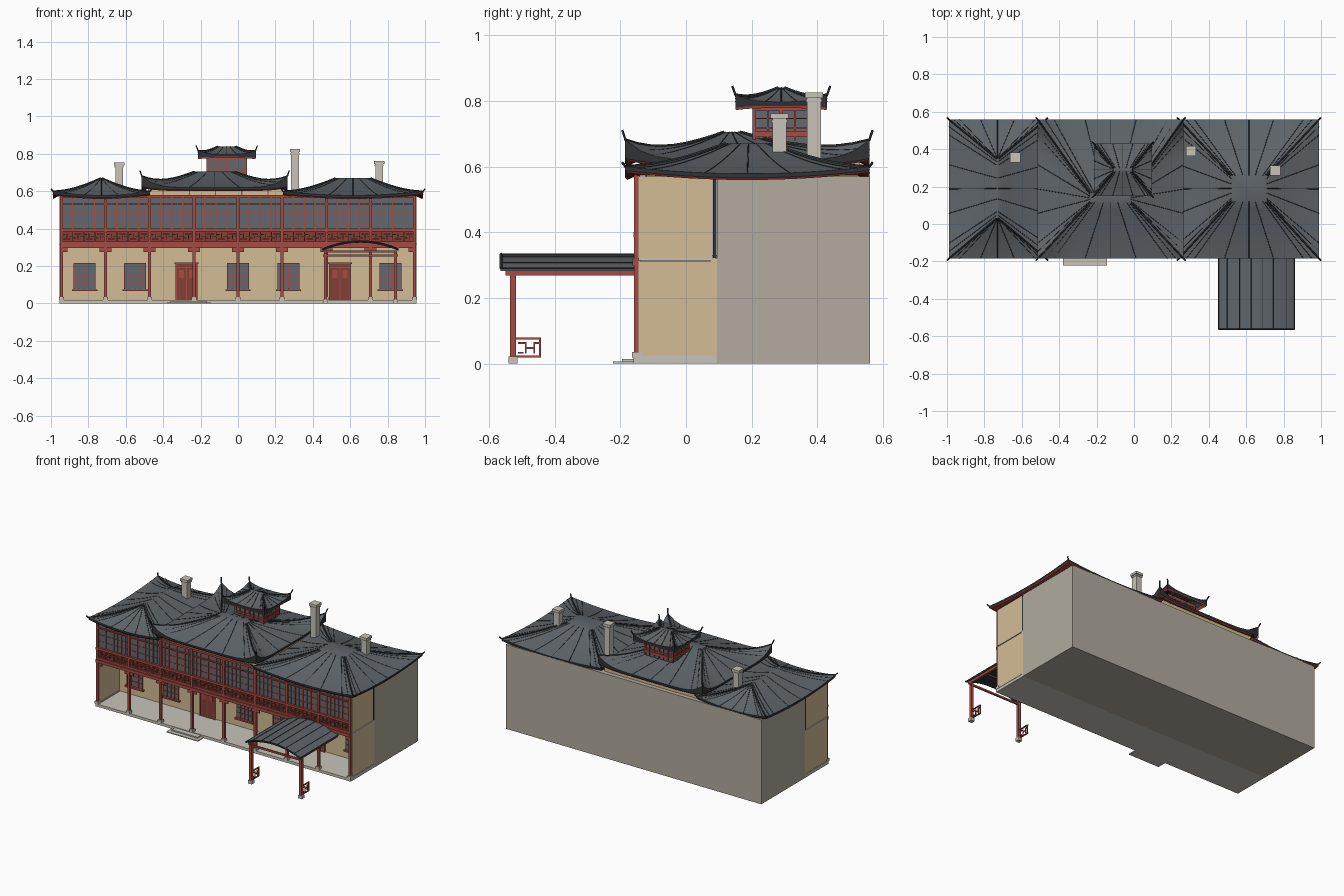
import bpy, bmesh, math
from mathutils import Vector

if "Cube" in bpy.data.objects:
    bpy.data.objects.remove(bpy.data.objects["Cube"])


def material(name, *rgb):
    lin = [(c / 255 / 12.92) if c < 11 else ((c / 255 + 0.055) / 1.055) ** 2.4 for c in rgb]
    m = bpy.data.materials.new(name)
    m.use_nodes = True
    m.diffuse_color = (*lin, 1)
    m.node_tree.nodes["Principled BSDF"].inputs["Base Color"].default_value = (*lin, 1)
    return m


TILE = material("roof slate", 95, 101, 106)
DARK = material("dark ridge", 48, 50, 53)
RED = material("red timber", 165, 76, 66)
DOOR = material("dark red panel", 130, 62, 54)
WALL = material("ochre plaster", 212, 188, 150)
REAR = material("grey render", 178, 171, 159)
STONE = material("pale stone", 200, 196, 184)
GLASS = material("window glass", 100, 104, 110)


def finish(name, bm, *mats):
    bmesh.ops.recalc_face_normals(bm, faces=bm.faces)
    me = bpy.data.meshes.new(name)
    bm.to_mesh(me)
    bm.free()
    for m in mats:
        me.materials.append(m)
    ob = bpy.data.objects.new(name, me)
    bpy.context.collection.objects.link(ob)
    return ob


def boxes(name, mat, items):
    """One object from boxes given as x0, x1, y0, y1, z0, z1."""
    bm = bmesh.new()
    for x0, x1, y0, y1, z0, z1 in items:
        vs = bmesh.ops.create_cube(bm, size=1)["verts"]
        for v in vs:
            v.co = (x0 + (v.co.x + .5) * (x1 - x0), y0 + (v.co.y + .5) * (y1 - y0), z0 + (v.co.z + .5) * (z1 - z0))
    return finish(name, bm, mat)


def tubes(name, mat, paths, radius):
    cu = bpy.data.curves.new(name, "CURVE")
    cu.dimensions = "3D"
    cu.bevel_depth = radius
    cu.bevel_resolution = 0
    cu.use_fill_caps = True
    for path in paths:
        sp = cu.splines.new("POLY")
        sp.points.add(len(path) - 1)
        for p, q in zip(sp.points, path):
            p.co = (*q, 1)
    cu.materials.append(mat)
    ob = bpy.data.objects.new(name, cu)
    bpy.context.collection.objects.link(ob)


def hip_roof(name, cx, cy, hx, hy, tx, ty, top_y, z0, z1, lift, power, drop, horn):
    """Concave hipped roof, half sizes hx, hy at the eave and tx, ty at the top."""
    N, R = 16, 8

    def point(side, s, t):
        a, b = hx + (tx - hx) * t, hy + (ty - hy) * t
        x, y = [(s * a, -b), (a, s * b), (-s * a, b), (-a, -s * b)][side]
        z = z0 + (z1 - z0) * (0.75 * t + 0.25 * t * t) + lift * abs(s) ** power * (1 - t) ** 3
        return Vector((cx + x, cy + (top_y - cy) * t + y, z))

    def ring(t, fn=lambda p, s: p):
        out = []
        for side in range(4):
            for i in range(N):
                s = 2 * i / N - 1
                out.append(bm.verts.new(fn(point(side, s, t), s)))
        return out

    def below(p, s):
        return Vector((p.x, p.y, p.z - 0.012 - drop * abs(s) ** power))

    def trim(p, s):
        q = below(p, s)
        return Vector((cx + (q.x - cx) * .985, cy + (q.y - cy) * .985, q.z - 0.007))

    def inner(p, s):
        return Vector((cx + (p.x - cx) * .9, cy + (p.y - cy) * .9, z0 - 0.005))

    bm = bmesh.new()
    rings = [ring(0, inner), ring(0, trim), ring(0, below)] + [ring(i / R) for i in range(R + 1)]
    for k, (lo, hi) in enumerate(zip(rings, rings[1:])):
        for i in range(4 * N):
            j = (i + 1) % (4 * N)
            f = bm.faces.new((lo[i], lo[j], hi[j], hi[i]))
            f.material_index = [2, 2, 1][k] if k < 3 else 0
    bm.faces.new(rings[-1])
    ob = finish(name, bm, TILE, DARK, RED)
    bpy.context.view_layer.objects.active = ob
    ob.select_set(True)
    bpy.ops.object.shade_smooth_by_angle(angle=math.radians(25))
    ob.select_set(False)

    # Hip ridges ending in raised horns, seams, and the ridge around the top
    hips = []
    for side in range(4):
        path = [point(side, 1, i / R) for i in range(R, -1, -1)]
        out = Vector((path[-1].x - cx, path[-1].y - cy, 0))
        out = Vector((math.copysign(1, out.x), math.copysign(1, out.y), 0))
        path += [path[-1] + out * .004 + Vector((0, 0, horn * .5)), path[-1] + out * .009 + Vector((0, 0, horn))]
        hips.append(path)
    tubes(name + "_hips", DARK, hips, 0.0045)
    seams = [[point(k, s, i / R) for i in range(R + 1)] for k in range(4) for s in (-.9, -.78, -.35, 0, .35, .78, .9)]
    tubes(name + "_seams", DARK, seams, 0.0018)


# Main masses
W = 0.955
boxes("rear_block", REAR, [(-W, W, .095, .56, 0, .57)])
boxes("base_slab", STONE, [(-W, W, -.16, .095, 0, .018)])
boxes("ground_front_wall", WALL, [(-W, W, .075, .095, .018, .32)])
boxes("end_walls", WALL, [(s * W - .008, s * W + .008, -.145, y1, z0, z1)
                          for s in (-.99, .99) for y1, z0, z1 in ((.088, .018, .312), (.08, .322, .57))])
boxes("end_wall_ledges", STONE, [(s * W - .012, s * W + .012, -.145, .09, z, z + .007)
                                 for s in (-.99, .99) for z in (.018, .314)])
boxes("downpipes", DARK, [(s * .945 - .008, s * .945 + .008, .082, .093, .322, .565) for s in (-1, 1)])
boxes("upper_floor", WALL, [(-.94, .94, -.14, .095, .3, .33)])
boxes("centre_upper_wall", WALL, [(-.48, .24, -.12, .53, .56, .615)])
boxes("centre_wall_studs", RED, [(x - .003, x + .003, -.124, -.12, .57, .612) for x in (-.4, -.26, -.12, .02, .16)])
boxes("entry_steps", STONE, [(-.38, -.145, -.222, -.16, 0, .006), (-.36, -.165, -.195, -.16, .006, .014)])

# Veranda posts
BAY = .236
xs = [BAY * i for i in range(-4, 5)]
boxes("veranda_posts", RED, [(x - .008, x + .008, -.158, -.142, .03, .575) for x in xs])
boxes("post_bases", STONE, [(x - .013, x + .013, -.165, -.137, .018, .036) for x in xs])
boxes("veranda_brackets", RED, [(x + d - .016, x + d + .016, -.154, -.146, .275, .3)
                                for x in xs for d in (-.016, .016) if abs(x + d) < .95])

# Glazed gallery
boxes("gallery_glass", GLASS, [(-.945, .945, -.146, -.14, .395, .575)])
boxes("gallery_rails", RED, [(-.952, .952, -.157 - d, -.142, z0, z1) for d, z0, z1 in
                             ((.006, .298, .318), (0, .318, .332), (.003, .385, .4), (0, .528, .535), (0, .566, .58))])
bars = [-.944 + BAY / 4 * i for i in range(33)]
boxes("gallery_mullions", RED, [(x - .0035, x + .0035, -.152, -.145, .395, .57) for x in bars])
boxes("gallery_fine_bars", RED, [(x + BAY / 8 - .001, x + BAY / 8 + .001, -.149, -.145, .395, .57) for x in bars[:-1]]
      + [(-.944, .944, -.149, -.145, z - .001, z + .001) for z in (.44, .485)])
boxes("balustrade_back", DOOR, [(-.945, .945, -.146, -.142, .33, .39)])
fret = []
for i in range(32):
    x, up = bars[i], i % 2
    fret += [(x, x + .004, -.155, -.146, .332, .386),
             (x + .012, x + .048, -.155, -.146, .343 + .025 * up, .348 + .025 * up),
             (x + .028, x + .032, -.155, -.146, .343, .374),
             (x, x + .02, -.155, -.146, .366 - .018 * up, .371 - .018 * up),
             (x + .04, x + .059, -.155, -.146, .358, .362)]
boxes("balustrade_fret", RED, fret)

# Ground floor windows and doors
frames, panes = [], []
for x in (-.82, -.55, 0, .27, .815):
    panes.append((x - .058, x + .058, .07, .076, .078, .215))
    frames.append((x - .068, x + .068, .058, .076, .066, .076))
    frames += [(x + d - .0018, x + d + .0018, .066, .072, .078, .215) for d in (-.057, -.028, 0, .028, .057)]
    frames += [(x - .058, x + .058, .066, .072, z - .0015, z + .0015) for z in (.112, .147, .181, .214)]
boxes("ground_windows", GLASS, panes)
boxes("window_frames", RED, frames)
doors, trims, lights = [], [], []
for x in (-.275, .545):
    doors.append((x - .055, x + .055, .066, .076, .018, .215))
    trims += [(x - .065, x + .065, .058, .076, .21, .22), (x - .002, x + .002, .062, .07, .018, .2)]
    trims += [(x + d - .003, x + d + .003, .062, .07, .018, .215) for d in (-.055, .055)]
    trims.append((x - .055, x + .055, .062, .07, .19, .196))
    lights += [(x + d - .013, x + d + .013, .063, .068, .135, .18) for d in (-.027, .027)]
boxes("doors", DOOR, doors)
boxes("door_trim", RED, trims)
boxes("door_panels", RED, lights)

# Roofs
hip_roof("left_roof", -.73, .187, .26, .372, .004, .16, .19, .578, .67, .022, 2, 0, .012)
hip_roof("right_roof", .615, .187, .375, .372, .095, .07, .19, .578, .67, .022, 2, 0, .012)
hip_roof("centre_roof", -.125, .187, .39, .372, .11, .025, .14, .62, .705, .062, 6, .045, .028)
hip_roof("cupola_roof", -.06, .29, .155, .14, .05, .01, .29, .797, .84, .022, 3, .028, .025)

# Cupola
boxes("cupola_core", GLASS, [(-.16, .04, .21, .37, .67, .79)])
cup = []
for z, h in ((.69, .016), (.715, .006), (.745, .003), (.77, .02)):
    cup.append((-.166, .046, .204, .376, z, z + h))
for i in range(7):
    x, r = -.163 + .206 / 6 * i, .005 if i % 3 == 0 else .002
    cup += [(x - r, x + r, y - .004, y + .004, .68, .785) for y in (.206, .374)]
for i in range(5):
    y, r = .207 + .166 / 4 * i, .005 if i % 2 == 0 else .002
    cup += [(x - .004, x + .004, y - r, y + r, .68, .785) for x in (-.164, .044)]
boxes("cupola_frame", RED, cup)

# Chimneys
stack = []
for x, y, top in ((-.635, .355, .755), (.305, .39, .825), (.755, .285, .762)):
    stack += [(x - .021, x + .021, y - .021, y + .021, .55, top - .01),
              (x - .027, x + .027, y - .027, y + .027, top - .016, top),
              (x - .024, x + .024, y - .024, y + .024, top - .028, top - .02)]
boxes("chimneys", STONE, stack)

# Entrance porch with a barrel roof
PX, HALF = .655, .203


def arch(k, y, off=0):
    return Vector((PX + HALF * k, y, .29 + .043 * (1 - k * k) + off))


bm = bmesh.new()
steps = [i / 8 - 1 for i in range(17)]
rows = [[bm.verts.new(arch(k, y, o)) for k in steps] for y, o in ((-.565, -.008), (-.565, 0), (-.15, 0), (-.15, -.008))]
for r in range(4):
    a, b = rows[r], rows[(r + 1) % 4]
    for i in range(16):
        bm.faces.new((a[i], a[i + 1], b[i + 1], b[i])).material_index = 0 if r == 1 else 1
for i in (0, 16):
    bm.faces.new([row[i] for row in rows])
finish("porch_roof", bm, TILE, DARK)
tubes("porch_roof_edges", DARK, [[arch(k, y) for k in steps] for y in (-.563, -.152)], .005)
tubes("porch_roof_seams", DARK, [[arch(k, -.565), arch(k, -.15)] for k in (-1, -.78, -.45, -.15, .15, .45, .78, 1)], .0025)
porch, feet = [(.455, .855, -.53, -.52, .25, .262)], []
for x in (.468, .842):
    porch += [(x - .009, x + .009, -.536, -.518, .02, .275), (x - .007, x + .007, -.55, -.145, .268, .284)]
    feet.append((x - .014, x + .014, -.541, -.513, 0, .022))
    y = -.52
    porch += [(x - .004, x + .004, y, y + .078, z, z + .006) for z in (.018, .074)]
    porch += [(x - .003, x + .003, y + a, y + b, c, d) for a, b, c, d in
              ((.072, .078, .018, .08), (.008, .035, .06, .065), (.03, .035, .03, .065), (.03, .06, .045, .05),
               (.055, .06, .03, .065), (.008, .025, .03, .035), (.055, .075, .06, .065))]
boxes("porch_frame", RED, porch)
boxes("porch_post_bases", STONE, feet)
boxes("porch_cross_beams", RED, [(.46, .85, y, y + .008, .272, .282) for y in (-.4, -.27)])
